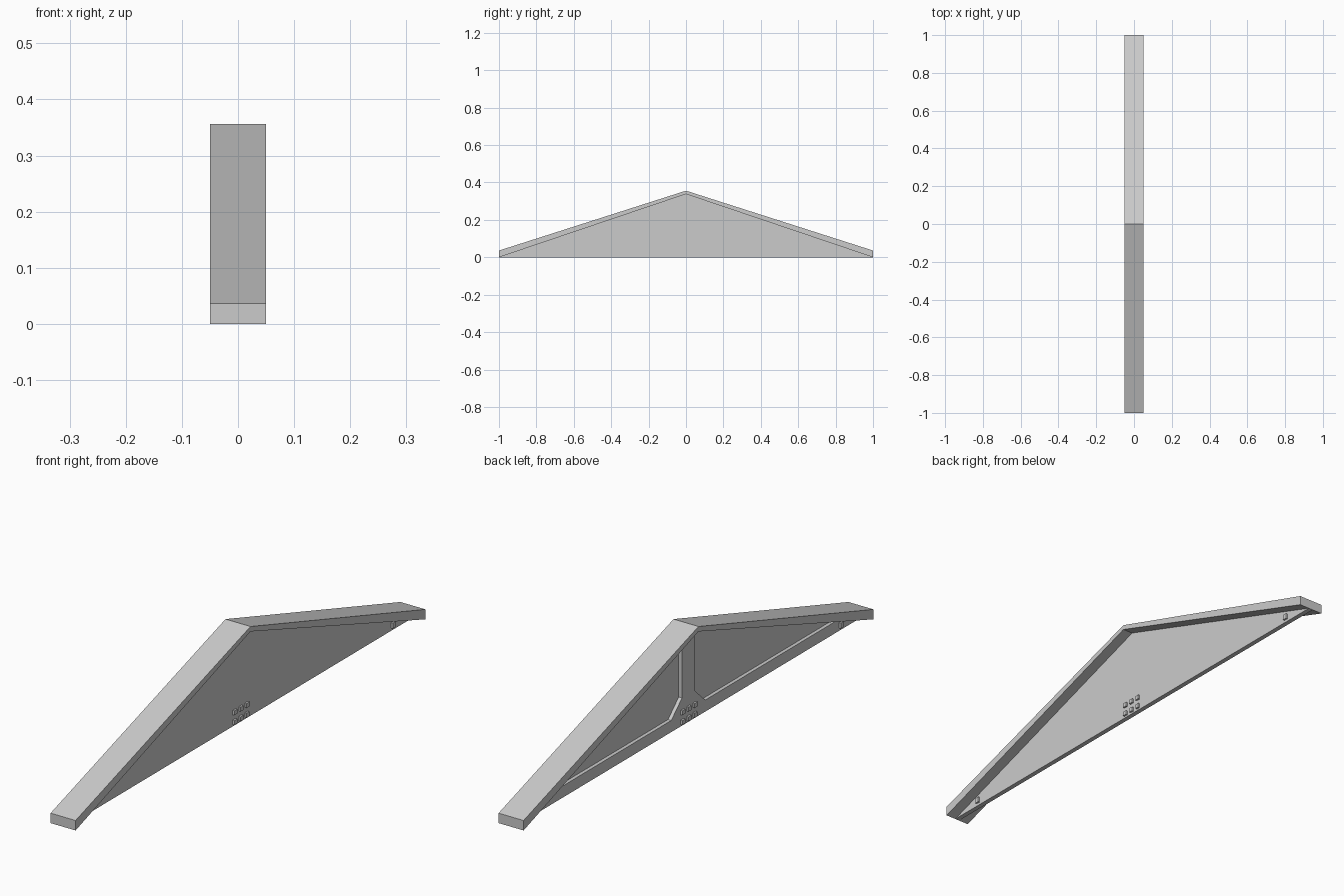
import bpy
import bmesh

cube = bpy.data.objects.get("Cube")
if cube:
    bpy.data.objects.remove(cube, do_unlink=True)

# Single painted-steel colour
GREY = (0.6, 0.6, 0.6, 1)
steel = bpy.data.materials.new("light grey")
steel.use_nodes = True
steel.diffuse_color = GREY
steel.node_tree.nodes["Principled BSDF"].inputs["Base Color"].default_value = GREY


def finish(bm, name):
    """Turn a bmesh into a named, coloured object."""
    bmesh.ops.recalc_face_normals(bm, faces=bm.faces)
    mesh = bpy.data.meshes.new(name)
    bm.to_mesh(mesh)
    bm.free()
    mesh.materials.append(steel)
    obj = bpy.data.objects.new(name, mesh)
    bpy.context.collection.objects.link(obj)
    return obj


def prism(name, half, x0, x1):
    """Extrude along x a (y, z) outline mirrored across y = 0.
    The half outline runs from the lower middle to the upper middle."""
    mirrored = [(-y, z) for y, z in reversed(half) if y > 0]
    bm = bmesh.new()
    face = bm.faces.new([bm.verts.new((x0, y, z)) for y, z in half + mirrored])
    new = bmesh.ops.extrude_face_region(bm, geom=[face])["geom"]
    verts = [v for v in new if isinstance(v, bmesh.types.BMVert)]
    bmesh.ops.translate(bm, verts=verts, vec=(x1 - x0, 0, 0))
    bmesh.ops.triangulate(bm, faces=[f for f in bm.faces if len(f.verts) > 4])
    return finish(bm, name)


def block(name, centre, size):
    bm = bmesh.new()
    bmesh.ops.create_cube(bm, size=1)
    bmesh.ops.scale(bm, verts=bm.verts, vec=size)
    bmesh.ops.translate(bm, verts=bm.verts, vec=centre)
    return finish(bm, name)


RIDGE = 0.338       # underside of the cap at the middle
RAIL = 0.042        # height of the bottom rail
POST = 0.036        # half width of the middle post
FACE = 0.009        # half thickness of the web
FLOOR = 0.004       # depth plane of the recessed pockets


def underside(y):
    return RIDGE * (1 - y)


# Wide sloping cap, thinner toward the ridge
prism("sloping_cap", [(0, RIDGE), (1, 0), (1, 0.036), (0, 0.356)], -0.05, 0.05)

# Flat web sheet closing one side
prism("web_sheet", [(0, 0), (1, 0), (0, RIDGE)], FLOOR, FACE)

# Bottom rail and middle post with gusseted corners, framing two pockets
prism("web_frame",
      [(0, 0), (1, 0), (1 - RAIL / RIDGE, RAIL), (0.097, RAIL),
       (POST, 0.1), (POST, underside(POST)), (0, RIDGE)],
      -FACE, FLOOR)

# Square bolts passing through the web: a middle group and one near each end
BOLT = 0.016
LENGTH = 2 * FACE + 0.014
for row, z in enumerate((0.015, 0.05)):
    for col in (-1, 0, 1):
        block(f"middle_bolt_{row}_{col + 1}", (0, col * 0.035, z),
              (LENGTH, BOLT, BOLT))
for label, side in (("front", -1), ("back", 1)):
    block(f"{label}_end_bolt", (0, side * 0.87, 0.02), (LENGTH, BOLT, 0.02))
